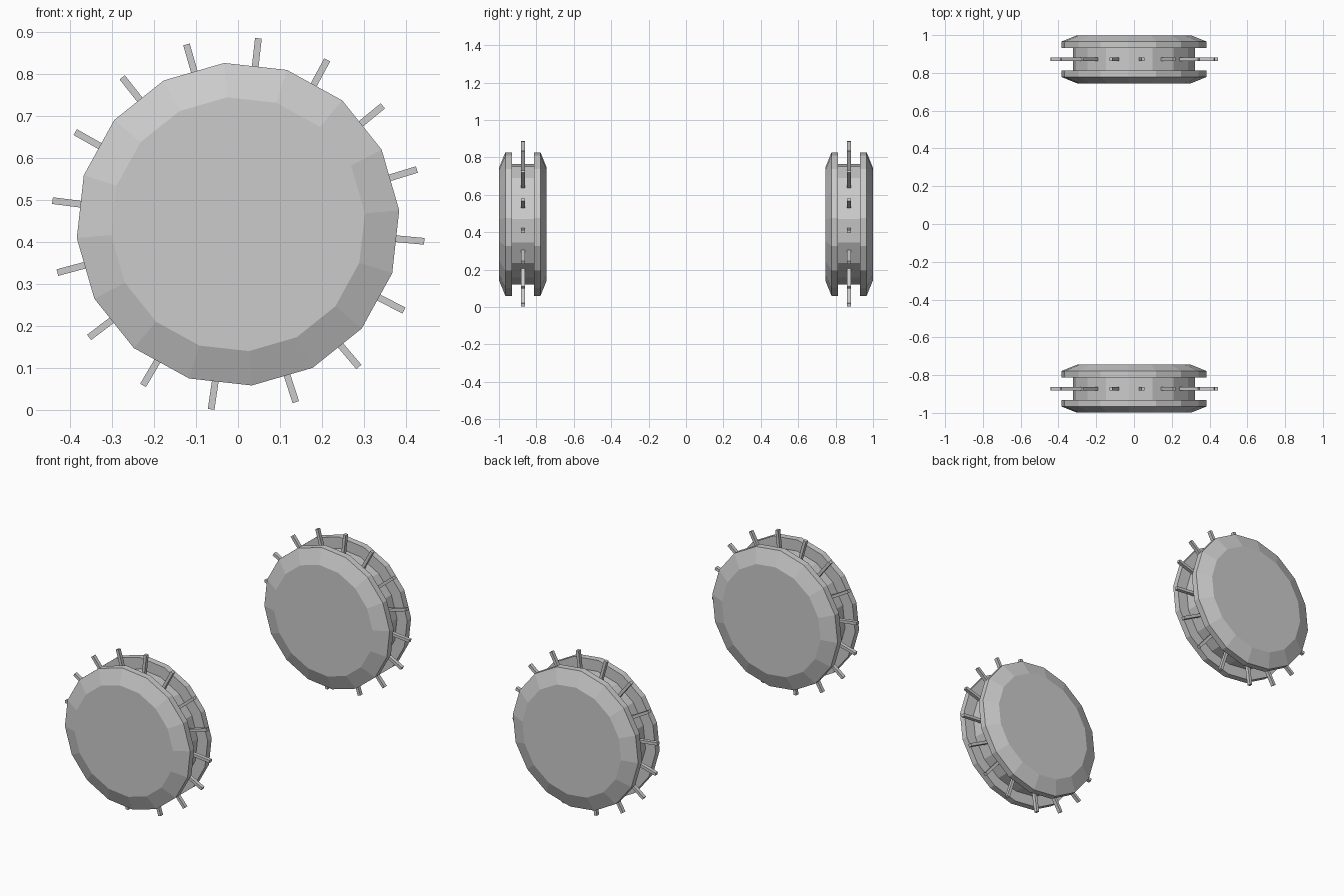
import bpy, bmesh, math
from mathutils import Matrix

cube = bpy.data.objects.get("Cube")
if cube:
    bpy.data.objects.remove(cube, do_unlink=True)

SIDES = 16
AXLE_Z = 0.443
WHEEL_Y = 0.872
PHASE = math.radians(4.9)

grey = bpy.data.materials.new("light_grey")
grey.use_nodes = True
grey.diffuse_color = (0.6, 0.6, 0.6, 1)
grey.node_tree.nodes["Principled BSDF"].inputs["Base Color"].default_value = (0.6, 0.6, 0.6, 1)


def finish(name, bm, y):
    bmesh.ops.recalc_face_normals(bm, faces=bm.faces[:])
    mesh = bpy.data.meshes.new(name)
    bm.to_mesh(mesh)
    bm.free()
    mesh.materials.append(grey)
    obj = bpy.data.objects.new(name, mesh)
    obj.location = (0, y, AXLE_Z)
    bpy.context.collection.objects.link(obj)


def wheel(name, y):
    # Faceted spool: bevelled rim, recessed hub, bevelled rim
    half = [(0.303, 0.127), (0.385, 0.094), (0.385, 0.059), (0.323, 0.059)]
    profile = [(r, -d) for r, d in half] + [(r, d) for r, d in reversed(half)]
    bm = bmesh.new()
    rings = []
    for r, d in profile:
        angles = [PHASE + math.tau * i / SIDES for i in range(SIDES)]
        rings.append([bm.verts.new((r * math.cos(a), d, r * math.sin(a))) for a in angles])
    for a, b in zip(rings, rings[1:]):
        for i in range(SIDES):
            j = (i + 1) % SIDES
            bm.faces.new((a[i], a[j], b[j], b[i]))
    bm.faces.new(rings[0])
    bm.faces.new(rings[-1])
    finish(name, bm, y)


def spikes(name, y):
    # Square pegs radiating from the hub groove
    inner, outer = 0.30, 0.445
    bm = bmesh.new()
    for i in range(SIDES):
        angle = math.radians(-72 + 22.25 * i)
        place = (Matrix.Rotation(-angle, 4, 'Y')
                 @ Matrix.Translation(((inner + outer) / 2, 0, 0))
                 @ Matrix.Diagonal((outer - inner, 0.02, 0.016, 1)))
        bmesh.ops.create_cube(bm, size=1, matrix=place)
    finish(name, bm, y)


for side, y in (("front", -WHEEL_Y), ("rear", WHEEL_Y)):
    wheel(side + "_wheel", y)
    spikes(side + "_wheel_spikes", y)
